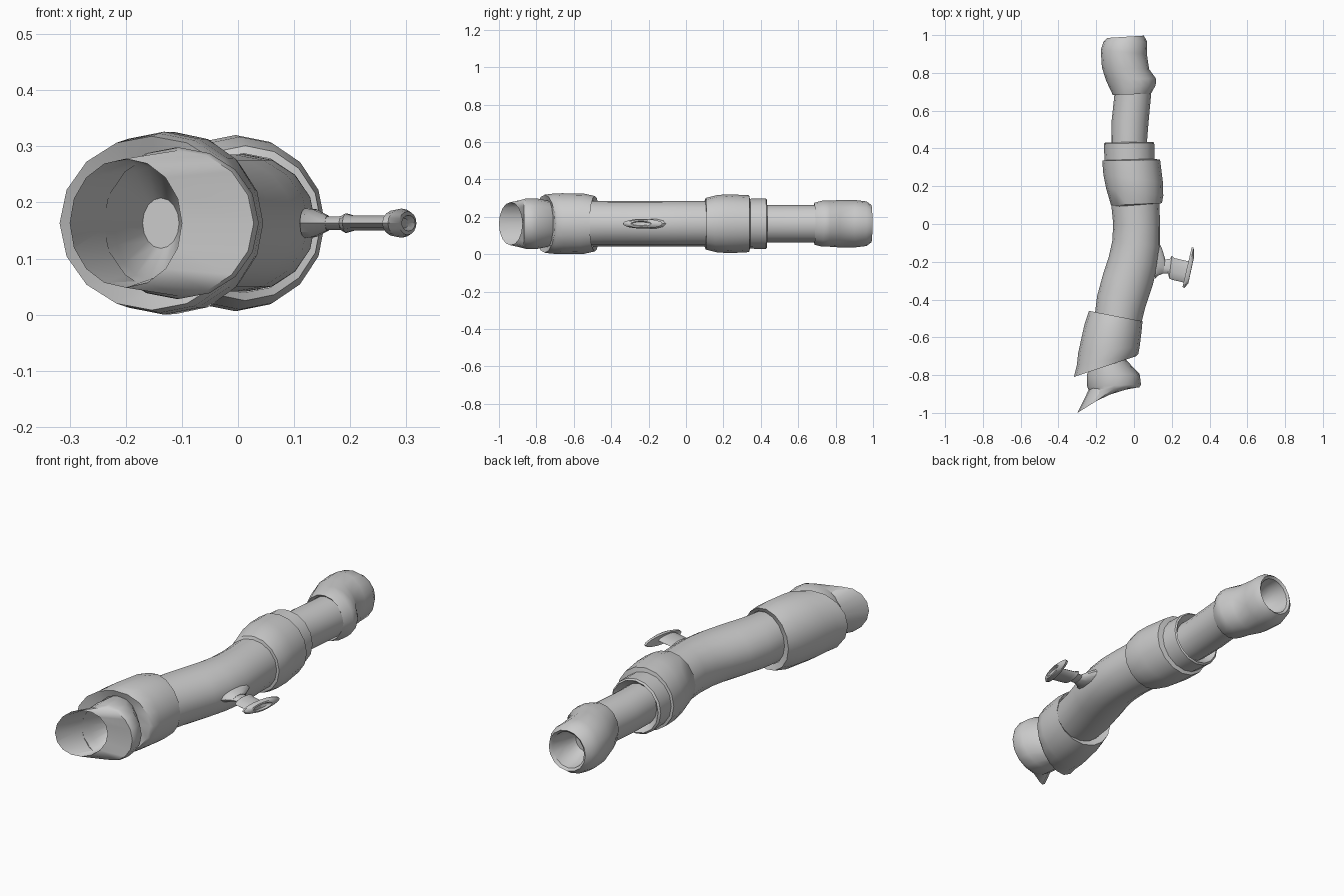
import bpy, bmesh
from math import cos, sin, tau

Z = 0.163  # height of the pipe's centre line


def tube(name, rings, sides=16, cap_start=False, cap_end=False):
    """Loft elliptical rings: (x1, y1, x2, y2, half_height), endpoints seen from above."""
    bm = bmesh.new()
    loops = []
    for x1, y1, x2, y2, h in rings:
        cx, cy, dx, dy = (x1 + x2) / 2, (y1 + y2) / 2, (x2 - x1) / 2, (y2 - y1) / 2
        loops.append([bm.verts.new((cx + dx * cos(tau * i / sides),
                                    cy + dy * cos(tau * i / sides),
                                    Z + h * sin(tau * i / sides))) for i in range(sides)])
    for a, b in zip(loops, loops[1:]):
        for i in range(sides):
            j = (i + 1) % sides
            bm.faces.new((a[i], a[j], b[j], b[i]))
    if cap_start:
        bm.faces.new(loops[0])
    if cap_end:
        bm.faces.new(loops[-1])
    bmesh.ops.recalc_face_normals(bm, faces=bm.faces)
    mesh = bpy.data.meshes.new(name)
    bm.to_mesh(mesh)
    bm.free()
    ob = bpy.data.objects.new(name, mesh)
    bpy.context.collection.objects.link(ob)
    bpy.ops.object.select_all(action='DESELECT')
    ob.select_set(True)
    bpy.context.view_layer.objects.active = ob
    bpy.ops.object.shade_smooth_by_angle(angle=0.65)
    return ob


# Bent main pipe
tube("main_pipe", [
    (-0.12, 0.30, 0.12, 0.30, 0.122), (-0.12, 0.10, 0.135, 0.10, 0.122),
    (-0.11, 0.00, 0.138, -0.02, 0.122), (-0.115, -0.09, 0.138, -0.12, 0.122),
    (-0.135, -0.18, 0.125, -0.22, 0.122), (-0.165, -0.27, 0.10, -0.32, 0.122),
    (-0.195, -0.38, 0.06, -0.44, 0.122), (-0.205, -0.46, 0.04, -0.52, 0.122),
    (-0.22, -0.60, 0.01, -0.62, 0.12)])

# Thin rear pipe
tube("rear_pipe", [
    (-0.12, 0.36, 0.07, 0.36, 0.10), (-0.12, 0.46, 0.07, 0.45, 0.10),
    (-0.118, 0.55, 0.077, 0.54, 0.10), (-0.10, 0.72, 0.092, 0.70, 0.10)])

# Sleeve and the stepped ring behind it
tube("middle_sleeve", [
    (-0.115, 0.09, 0.135, 0.11, 0.124), (-0.122, 0.10, 0.148, 0.11, 0.138),
    (-0.148, 0.19, 0.155, 0.15, 0.154), (-0.162, 0.26, 0.153, 0.22, 0.157),
    (-0.168, 0.335, 0.138, 0.34, 0.152), (-0.14, 0.34, 0.11, 0.345, 0.13)])
tube("sleeve_ring", [
    (-0.155, 0.32, 0.11, 0.32, 0.133), (-0.16, 0.425, 0.107, 0.43, 0.135),
    (-0.15, 0.432, 0.10, 0.435, 0.127), (-0.12, 0.40, 0.07, 0.40, 0.10)])

# Rear end fitting with a recessed mouth
tube("rear_fitting", [
    (-0.10, 0.70, 0.08, 0.70, 0.10), (-0.112, 0.683, 0.09, 0.69, 0.112),
    (-0.13, 0.72, 0.115, 0.735, 0.123), (-0.15, 0.765, 0.116, 0.77, 0.123),
    (-0.17, 0.83, 0.08, 0.82, 0.127), (-0.176, 0.92, 0.068, 0.90, 0.126),
    (-0.162, 0.965, 0.07, 0.965, 0.119), (-0.14, 0.985, 0.052, 0.997, 0.10),
    (-0.128, 0.978, 0.04, 0.985, 0.088), (-0.12, 0.92, 0.03, 0.92, 0.08),
    (-0.09, 0.86, 0.0, 0.86, 0.05)], cap_end=True)

# Front collar
tube("front_collar", [
    (-0.205, -0.475, 0.035, -0.525, 0.125), (-0.238, -0.46, 0.045, -0.515, 0.148),
    (-0.262, -0.53, 0.04, -0.57, 0.162), (-0.295, -0.68, 0.03, -0.65, 0.163),
    (-0.303, -0.75, 0.022, -0.69, 0.16), (-0.318, -0.81, 0.01, -0.70, 0.155),
    (-0.24, -0.77, -0.05, -0.71, 0.125)])

# Front mouth with slanted rim and narrowing bore
tube("front_mouth", [
    (-0.225, -0.74, -0.06, -0.70, 0.12), (-0.25, -0.80, 0.03, -0.795, 0.135),
    (-0.248, -0.86, 0.037, -0.85, 0.135), (-0.24, -0.878, 0.028, -0.865, 0.13),
    (-0.30, -1.0, -0.10, -0.875, 0.115), (-0.22, -0.84, -0.098, -0.82, 0.10),
    (-0.17, -0.74, -0.105, -0.74, 0.045)], cap_end=True)

# Flat side valve: base, stem and wheel
tube("valve_base", [
    (0.11, -0.29, 0.13, -0.09, 0.028), (0.125, -0.275, 0.148, -0.13, 0.026),
    (0.155, -0.262, 0.165, -0.185, 0.014)], 10, cap_end=True)
tube("valve_stem", [
    (0.13, -0.26, 0.14, -0.19, 0.012), (0.18, -0.262, 0.19, -0.185, 0.013),
    (0.186, -0.288, 0.20, -0.168, 0.018), (0.20, -0.295, 0.212, -0.18, 0.014),
    (0.285, -0.315, 0.30, -0.20, 0.014)], 10, True, True)
tube("valve_wheel", [
    (0.27, -0.30, 0.29, -0.19, 0.016), (0.257, -0.333, 0.305, -0.125, 0.024),
    (0.267, -0.338, 0.316, -0.125, 0.026), (0.287, -0.315, 0.318, -0.165, 0.021),
    (0.292, -0.295, 0.316, -0.185, 0.014), (0.286, -0.28, 0.304, -0.20, 0.009)],
    16, True, True)
